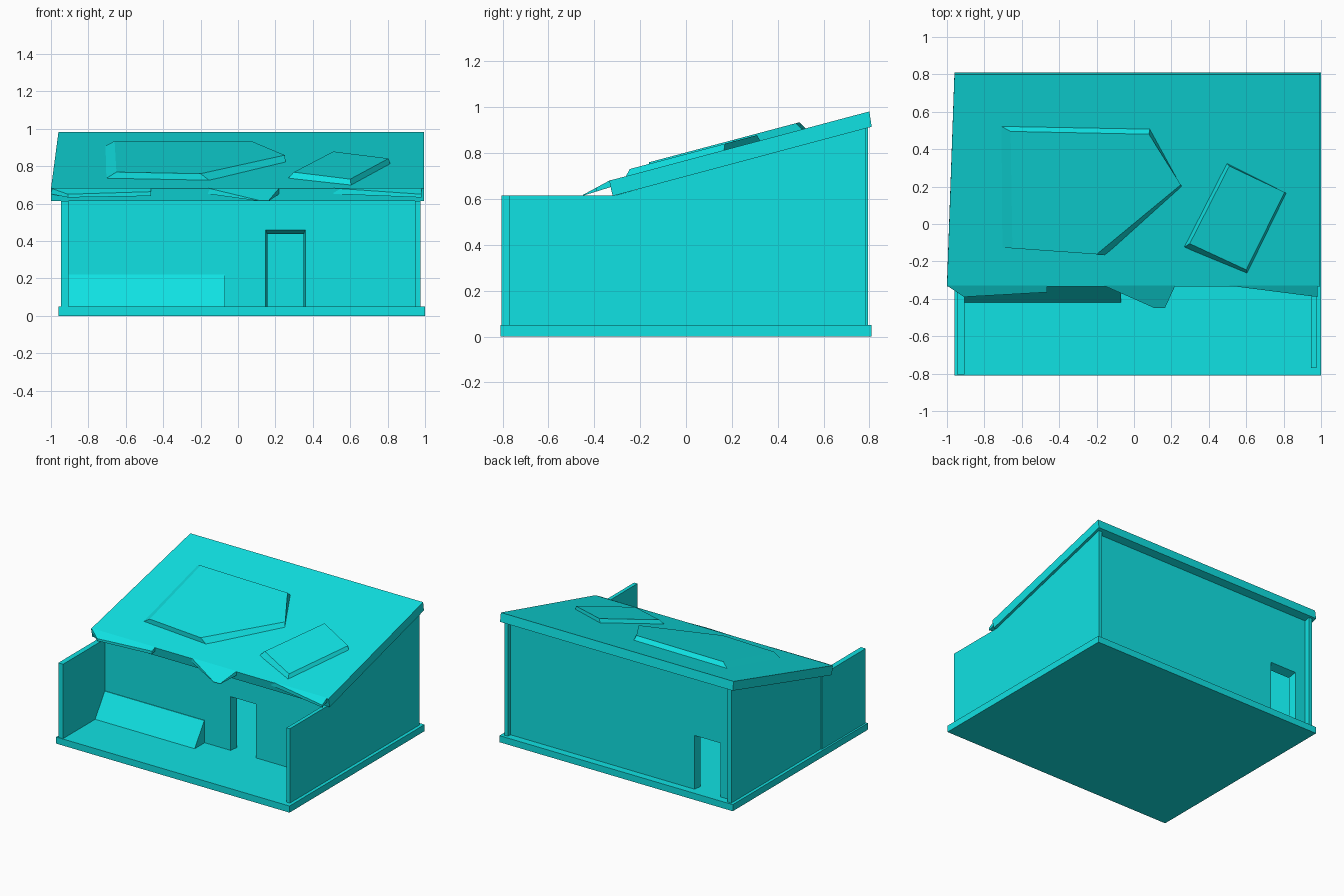
import bpy
import bmesh

cube = bpy.data.objects.get("Cube")
if cube:
    bpy.data.objects.remove(cube, do_unlink=True)

mat = bpy.data.materials.new("cyan")
mat.use_nodes = True
CYAN = (0.005, 0.76, 0.77, 1.0)
mat.diffuse_color = CYAN
mat.node_tree.nodes["Principled BSDF"].inputs["Base Color"].default_value = CYAN

FLOOR = 0.05


def loft(name, ring_a, ring_b):
    """Solid between two matching outlines."""
    bm = bmesh.new()
    a = [bm.verts.new(p) for p in ring_a]
    b = [bm.verts.new(p) for p in ring_b]
    bm.faces.new(a)
    bm.faces.new(b[::-1])
    n = len(a)
    for i in range(n):
        j = (i + 1) % n
        bm.faces.new((a[j], a[i], b[i], b[j]))
    bmesh.ops.recalc_face_normals(bm, faces=bm.faces)
    mesh = bpy.data.meshes.new(name)
    bm.to_mesh(mesh)
    bm.free()
    mesh.materials.append(mat)
    obj = bpy.data.objects.new(name, mesh)
    bpy.context.collection.objects.link(obj)
    return obj


def roof_top(y):
    return 0.68 + 0.266 * (y + 0.335)


def roof_under(y):
    return 0.615 + 0.266 * (y + 0.32)


def prism_x(name, profile, x0, x1):
    loft(name, [(x0, y, z) for y, z in profile], [(x1, y, z) for y, z in profile])


# Base slab
loft("base_slab",
     [(x, y, 0) for x, y in ((-0.96, -0.81), (1, -0.81), (1, 0.81), (-0.96, 0.81))],
     [(x, y, FLOOR) for x, y in ((-0.96, -0.81), (1, -0.81), (1, 0.81), (-0.96, 0.81))])


# Side walls: low yard part in front, sloped under the roof
def side_profile(front, back):
    return [(front, FLOOR), (back, FLOOR), (back, roof_under(back) + 0.005),
            (-0.31, 0.615), (front, 0.615)]


prism_x("left_side_wall", side_profile(-0.77, 0.785), 0.947, 0.975)
prism_x("right_side_wall", side_profile(-0.5, 0.795), -0.937, -0.907)
prism_x("right_yard_wall",
        [(-0.805, FLOOR), (-0.28, FLOOR), (-0.28, 0.615), (-0.805, 0.615)],
        -0.946, -0.906)


# Cross walls with a slightly splayed doorway
def door_wall(name, y_out, y_in, door0, door1):
    def ring(y, inset, top):
        z = roof_under(y) + 0.008
        d0, d1 = door0 + inset, door1 - inset
        return [(-0.92, y, FLOOR), (d0, y, FLOOR), (d0, y, top), (d1, y, top),
                (d1, y, FLOOR), (0.955, y, FLOOR), (0.955, y, z), (-0.92, y, z)]
    loft(name, ring(y_out, 0, 0.458), ring(y_in, 0.009, 0.437))


door_wall("front_wall", -0.30, -0.235, 0.148, 0.36)
door_wall("back_wall", 0.755, 0.695, -0.82, -0.60)

# Sloped bench leaning on the front wall
prism_x("sloped_bench", [(-0.42, FLOOR), (-0.295, FLOOR), (-0.295, 0.22), (-0.305, 0.22)],
        -0.91, -0.07)

# Roof slab
loft("roof",
     [(-1, -0.32, 0.613), (0.995, -0.32, 0.613), (0.995, 0.81, 0.915), (-0.96, 0.81, 0.915)],
     [(-1, -0.335, 0.68), (0.995, -0.335, 0.68), (0.995, 0.80, 0.982), (-0.96, 0.80, 0.982)])


# Broken flaps hanging off the eave
def flap(name, outline):
    top = [(x, y, 0.68 + 0.54 * (y + 0.335)) for x, y in outline]
    under = [(x, y, 0.65 + 0.31 * (y + 0.335)) for x, y in outline]
    loft(name, top, under)


flap("right_eave_flap", [(-1, -0.33), (-0.91, -0.39), (-0.465, -0.365), (-0.465, -0.33)])
flap("middle_eave_flap", [(-0.16, -0.33), (0.11, -0.45), (0.165, -0.45), (0.22, -0.33)])
flap("left_eave_flap", [(0.51, -0.33), (0.98, -0.39), (0.98, -0.33)])


# Patches lying on the roof
def patch(name, base, top, height):
    loft(name, [(x, y, roof_top(y) - 0.004) for x, y in base],
         [(x, y, roof_top(y) + height) for x, y in top])


patch("large_roof_patch",
      [(-0.715, 0.525), (0.085, 0.51), (0.255, 0.20), (-0.15, -0.165), (-0.71, -0.125)],
      [(-0.66, 0.495), (0.08, 0.48), (0.25, 0.21), (-0.20, -0.162), (-0.65, -0.13)], 0.034)
patch("small_roof_patch",
      [(0.495, 0.325), (0.815, 0.165), (0.605, -0.265), (0.265, -0.125)],
      [(0.51, 0.31), (0.805, 0.17), (0.60, -0.245), (0.298, -0.105)], 0.027)
